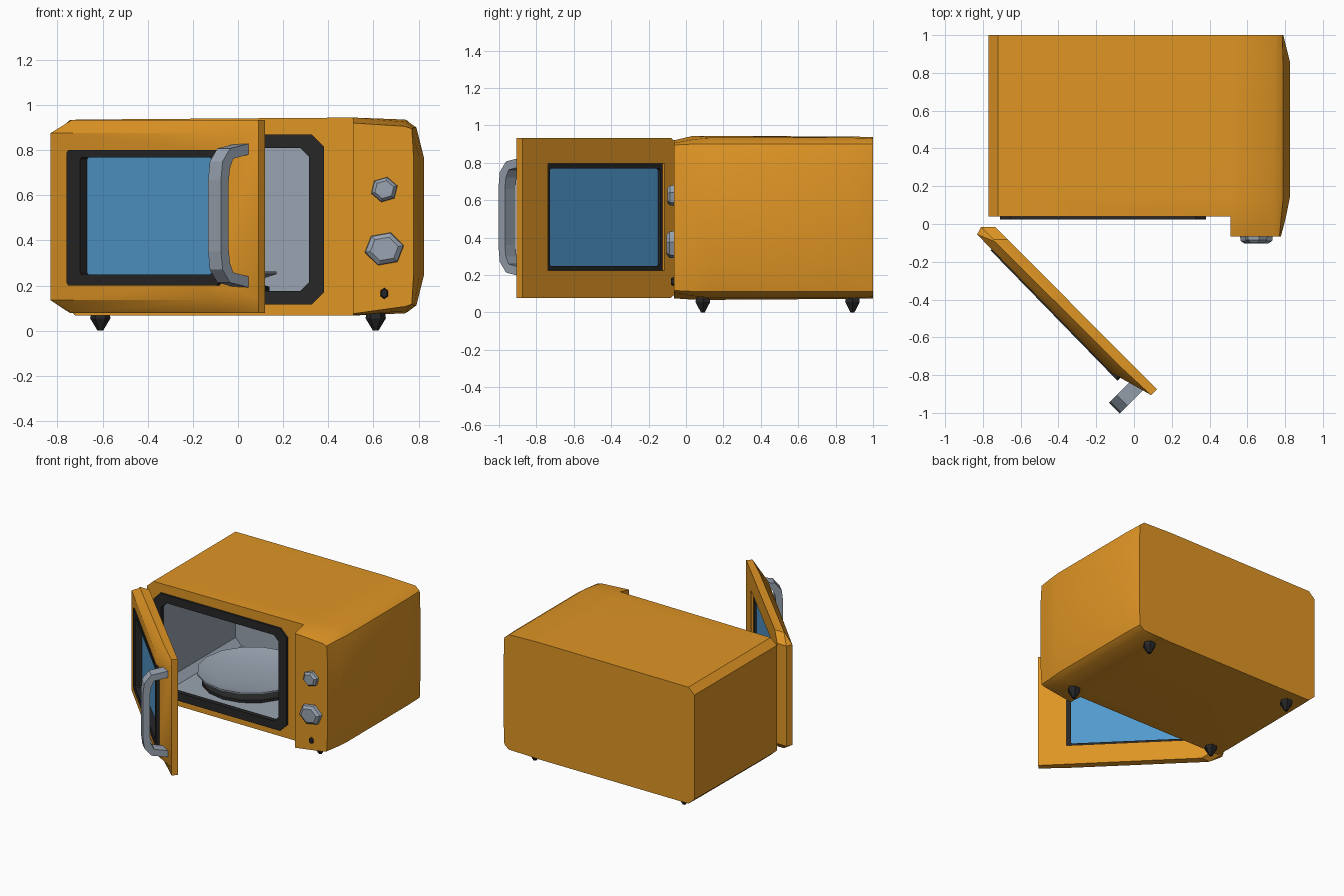
import bpy, bmesh, math
from mathutils import Vector

if "Cube" in bpy.data.objects:
    bpy.data.objects.remove(bpy.data.objects["Cube"])

def mat(name, c):
    m = bpy.data.materials.new(name)
    m.diffuse_color = (*c, 1)
    m.use_nodes = True
    m.node_tree.nodes["Principled BSDF"].inputs["Base Color"].default_value = m.diffuse_color
    return m

ORANGE = mat("orange_enamel", (0.74, 0.30, 0.018))
STEEL = mat("grey_steel", (0.32, 0.37, 0.44))
DARK = mat("black_rubber", (0.02, 0.02, 0.022))
GLASS = mat("blue_glass", (0.085, 0.32, 0.62))

def loft(name, rings, material, closed=False, smooth=None):
    """Skin a list of equal-length point rings; cap the ends or close the loop."""
    bm = bmesh.new()
    vs = [[bm.verts.new(p) for p in r] for r in rings]
    n = len(vs[0])
    for i in range(len(vs) if closed else len(vs) - 1):
        a, b = vs[i], vs[(i + 1) % len(vs)]
        for j in range(n):
            bm.faces.new((a[j], a[(j + 1) % n], b[(j + 1) % n], b[j]))
    if not closed:
        bm.faces.new(vs[0])
        bm.faces.new(vs[-1])
    bmesh.ops.recalc_face_normals(bm, faces=bm.faces)
    me = bpy.data.meshes.new(name)
    bm.to_mesh(me)
    bm.free()
    ob = bpy.data.objects.new(name, me)
    bpy.context.collection.objects.link(ob)
    me.materials.append(material)
    if smooth:
        shade(ob, smooth)
    return ob

def activate(ob):
    bpy.ops.object.select_all(action='DESELECT')
    ob.select_set(True)
    bpy.context.view_layer.objects.active = ob

def shade(ob, deg):
    activate(ob)
    bpy.ops.object.shade_smooth_by_angle(angle=math.radians(deg))

def oct_rect(a0, a1, b0, b1, c):
    """Rectangle with cut corners."""
    return [(a0 + c, b0), (a1 - c, b0), (a1, b0 + c), (a1, b1 - c),
            (a1 - c, b1), (a0 + c, b1), (a0, b1 - c), (a0, b0 + c)]

def cut(ob, name, rings):
    cutter = loft(name, rings, ORANGE)
    mod = ob.modifiers.new("cut", 'BOOLEAN')
    mod.operation, mod.solver, mod.object = 'DIFFERENCE', 'EXACT', cutter
    activate(ob)
    bpy.ops.object.modifier_apply(modifier=mod.name)
    bpy.data.objects.remove(cutter)

# Body: cross-sections front to back, bulged on the right
def section(y, top, bot, right):
    left = [(-0.72, bot), (-0.77, bot + 0.045), (-0.77, 0.89), (-0.72, 0.935)]
    up = [(0.51, top)] + right
    down = [(x, 1.012 - z) for x, z in right[::-1]] + [(0.51, bot)]
    return [(x, y, z) for x, z in left + up + down]

mid = [(0.74, 0.935), (0.79, 0.90), (0.825, 0.76)]
body = loft("body", [
    section(-0.065, 0.92, 0.075, [(0.74, 0.905), (0.77, 0.895), (0.778, 0.76)]),
    section(0.04, 0.944, 0.068, [(0.74, 0.925), (0.78, 0.90), (0.805, 0.76)]),
    section(0.14, 0.944, 0.067, mid),
    section(0.86, 0.940, 0.072, mid),
    section(1.0, 0.938, 0.075, [(0.75, 0.93), (0.785, 0.90), (0.79, 0.76)])], ORANGE)
cut(body, "door_recess_cutter", [[(x, y, z) for x, z in
    ((-1, 0), (0.51, 0), (0.51, 1.1), (-1, 1.1))] for y in (-0.3, 0.04)])
cut(body, "cavity_cutter", [[(x, y, z) for x, z in oct_rect(-0.65, 0.33, 0.16, 0.82, 0.05)]
                            for y in (-0.02, 0.9)])
# Cavity walls are steel
body.data.materials.append(STEEL)
for p in body.data.polygons:
    c = p.center
    if -0.66 < c.x < 0.34 and 0.15 < c.z < 0.83 and 0.05 < c.y < 0.91:
        p.material_index = 1
shade(body, 38)

# Rubber seal around the opening
def ring(name, outer, inner, lo, hi, place, material):
    prof = [(outer, lo), (outer, hi), (inner, hi), (inner, lo)]
    n = len(outer)
    return loft(name, [[place(*o[i], d) for o, d in prof] for i in range(n)], material, closed=True)

ring("opening_seal", oct_rect(-0.71, 0.38, 0.115, 0.87, 0.055), oct_rect(-0.645, 0.315, 0.175, 0.81, 0.04),
     0.025, 0.06, lambda x, z, y: (x, y, z), DARK)

# Turntable plate and roller ring, as stacked circles
def disc(name, cx, cy, profile, n, material, smooth=None):
    return loft(name, [[(cx + r * math.cos(2 * math.pi * i / n), cy + r * math.sin(2 * math.pi * i / n), z)
                        for i in range(n)] for r, z in profile], material, smooth=smooth)

disc("turntable_plate", -0.2, 0.45, [(0.26, 0.215), (0.37, 0.25), (0.37, 0.262), (0.26, 0.235)], 16, STEEL, 40)
disc("roller_ring", -0.2, 0.45, [(0.30, 0.158), (0.34, 0.175), (0.34, 0.195), (0.28, 0.21)], 16, DARK)

# Tapered feet
for sx in (-1, 1):
    for y in (0.09, 0.89):
        disc(f"foot_{'left' if sx < 0 else 'right'}_{'front' if y < 0.5 else 'back'}",
             sx * 0.61, y, [(0.012, 0.0), (0.045, 0.055), (0.04, 0.09)], 6, DARK)

# Knobs and button: tapered six-sided plugs on the control panel
def knob(name, z, rx, rz, y, material, turn):
    loft(name, [[(0.648 + rx * s * math.cos(a), yy, z + rz * s * math.sin(a))
                 for a in (turn + i * math.pi / 3 for i in range(6))]
                for yy, s in ((-0.05, 1), (y + 0.015, 0.95), (y, 0.7))], material)

knob("lower_knob", 0.362, 0.09, 0.078, -0.104, STEEL, 0.2)
knob("upper_knob", 0.625, 0.062, 0.058, -0.100, STEEL, 0.3)
knob("button", 0.165, 0.02, 0.026, -0.08, DARK, 0.5)

# Door space: u runs along the open door, v outward, z up
R = math.sqrt(0.5)
def door(u, v, z):
    return (-0.735 + R * (u - v), -0.015 - R * (u + v), z)

def slab(z, u0, full):
    k = 1.0 if full else 0.5
    pts = [(u0 + 0.053, 0), (u0, 0.053), (u0 + 0.014, 0.056 + 0.04 * (k - 0.5) * 2),
           (0.983, 0.055 + 0.056 * (k - 0.5) * 2), (1.213, 0.046), (1.213, 0.003)]
    return [door(u, v, z) for u, v in pts]

panel = loft("door", [slab(0.078, 0.04, False), slab(0.135, -0.053, True),
                      slab(0.875, -0.053, True), slab(0.933, 0.04, False)], ORANGE)
hole = [(0.14, 0.225), (1.02, 0.225), (1.02, 0.795), (0.14, 0.795)]
cut(panel, "window_cutter", [[door(u, v, z) for u, z in hole] for v in (-0.1, 0.3)])
shade(panel, 35)

# Window frame and glass
def frame_place(u, z, d):
    return door(u, 0.018 if d == 0 else 0.104 + 0.014 * u, z)
ring("window_frame", oct_rect(0.07, 1.035, 0.2, 0.8, 0.012), oct_rect(0.155, 0.99, 0.248, 0.768, 0.008),
     0, 1, frame_place, DARK)
# Inside edge of the frame shows only around the cut
bpy.data.objects["window_frame"].data.update()
loft("window_glass", [[door(u, v, z) for u, z in ((0.15, 0.24), (1.0, 0.24), (1.0, 0.775), (0.15, 0.775))]
                      for v in (0.035, 0.06)], GLASS)

# Bent bar handle: outline in v and z, mirrored about mid height
def mirror_z(pts):
    return pts + [(v, 1.02 - z) for v, z in pts[::-1]]
outer = mirror_z([(0.05, 0.19), (0.175, 0.213), (0.222, 0.27), (0.232, 0.35)])
inner = mirror_z([(0.05, 0.238), (0.155, 0.258), (0.176, 0.30), (0.184, 0.36)])
loft("door_handle", [[door(1.085, *o), door(1.165, *o), door(1.165, *i), door(1.085, *i)]
                     for o, i in zip(outer, inner)], STEEL)
